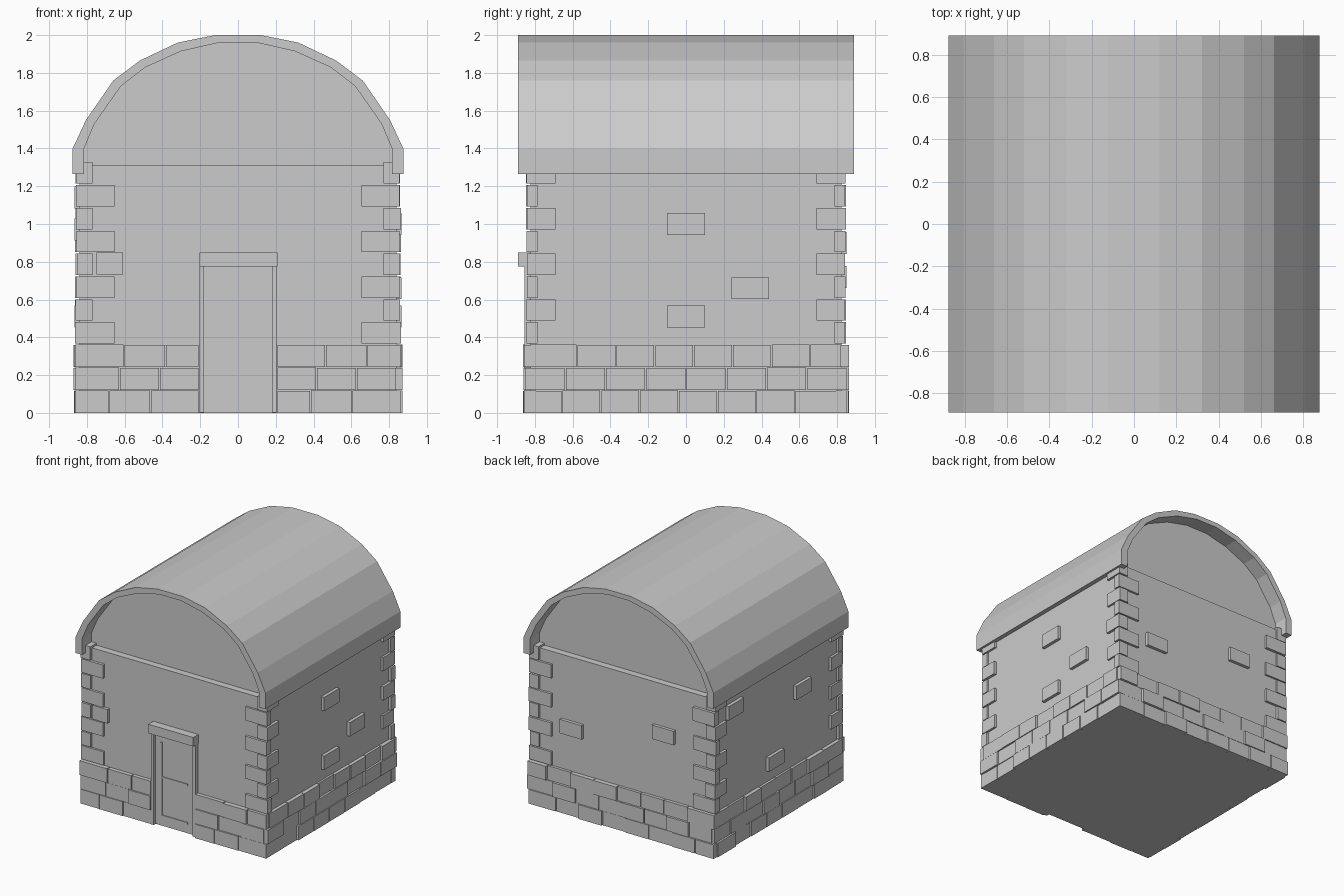
import bpy, bmesh, random

if "Cube" in bpy.data.objects:
    bpy.data.objects.remove(bpy.data.objects["Cube"])

random.seed(4)
WX, WY = 0.838, 0.823        # wall half sizes
COURSE = 0.121


def finish(name, bm):
    bmesh.ops.recalc_face_normals(bm, faces=bm.faces)
    me = bpy.data.meshes.new(name)
    bm.to_mesh(me)
    bm.free()
    ob = bpy.data.objects.new(name, me)
    bpy.context.collection.objects.link(ob)
    return ob


def add_box(bm, x0, x1, y0, y1, z0, z1):
    for v in bmesh.ops.create_cube(bm, size=1)["verts"]:
        v.co.x = x1 if v.co.x > 0 else x0
        v.co.y = y1 if v.co.y > 0 else y0
        v.co.z = z1 if v.co.z > 0 else z0


def box(name, *lim):
    bm = bmesh.new()
    add_box(bm, *lim)
    return finish(name, bm)


def extrude_profile(name, pts, y0, y1):
    bm = bmesh.new()
    face = bm.faces.new([bm.verts.new((x, y0, z)) for x, z in pts])
    for v in bmesh.ops.extrude_face_region(bm, geom=[face])["geom"]:
        if isinstance(v, bmesh.types.BMVert):
            v.co.y = y1
    return finish(name, bm)


def mirrored(half):
    return half + [(-x, z) for x, z in reversed(half)]


def side_block(bm, side, a0, a1, z0, z1, out):
    """Stone on one wall; a0..a1 runs along the wall, out is its outer face."""
    s = -1 if side in ("front", "left") else 1
    if side in ("front", "back"):
        add_box(bm, a0, a1, *sorted((s * (WY - 0.03), s * out)), z0, z1)
    else:
        add_box(bm, *sorted((s * (WX - 0.03), s * out)), a0, a1, z0, z1)


# Walls and recessed gable under the vault
outer = [(0.875, 1.265), (0.875, 1.40), (0.805, 1.55), (0.66, 1.76), (0.52, 1.865), (0.32, 1.96), (0.12, 2.0)]
inner = [(0.815, 1.265), (0.815, 1.40), (0.76, 1.53), (0.62, 1.73), (0.49, 1.83), (0.30, 1.915), (0.10, 1.96)]
box("walls", -WX, WX, -WY, WY, 0, 1.31)
extrude_profile("gable", mirrored(inner), -0.765, 0.765)

# Barrel roof shell
extrude_profile("barrel_roof", mirrored(outer) + mirrored(inner)[::-1], -0.89, 0.89)

# Base courses of stone, broken at the doorway; corners overlap in alternate rows
bm = bmesh.new()
for side in ("front", "back", "left", "right"):
    ends = side in ("front", "back")
    for row in range(3):
        reach = (row % 2 == 0) == ends
        if ends:
            half = 0.862 if reach else WX
        else:
            half = 0.852 if reach else WY
        spans = [(-half, -0.205), (0.205, half)] if side == "front" else [(-half, half)]
        for a, b in spans:
            n = max(1, round((b - a) / 0.21))
            shift = 0.04 * (row - 1)
            cuts = [a] + [a + (b - a) * i / n + shift for i in range(1, n)] + [b]
            for p, q in zip(cuts, cuts[1:]):
                out = (0.852 if ends else 0.86) + random.uniform(-0.006, 0.012)
                top = (row + 1) * 0.121 - random.uniform(0.002, 0.005)
                side_block(bm, side, p + 0.003, q - 0.003, row * 0.121, top, out)
finish("base_stones", bm)

# Corner quoins, alternating long and short
bm = bmesh.new()
for row in range(8):
    z0 = 0.363 + row * COURSE
    lx, ly = ((0.655, 0.785), (0.77, 0.69))[row % 2]
    for sx in (-1, 1):
        for sy in (-1, 1):
            ox, oy = 0.853 + random.uniform(0, 0.01), 0.838 + random.uniform(0, 0.01)
            add_box(bm, *sorted((sx * lx, sx * ox)), *sorted((sy * ly, sy * oy)),
                    z0 + 0.004, z0 + COURSE - 0.004)
finish("corner_quoins", bm)

# Scattered stones standing proud of the walls
bm = bmesh.new()
for side, a, z, w in (("right", 0, 1.0, 0.2), ("right", 0.34, 0.66, 0.2), ("right", 0, 0.51, 0.2),
                      ("back", 0.47, 0.72, 0.2), ("back", -0.38, 0.9, 0.2),
                      ("left", 0.04, 0.51, 0.2), ("left", -0.32, 0.97, 0.2), ("left", 0.57, 1.14, 0.2),
                      ("front", -0.68, 0.79, 0.14)):
    out = 0.85 if side in ("front", "back") else 0.865
    side_block(bm, side, a - w / 2, a + w / 2, z - 0.058, z + 0.058, out)
finish("proud_stones", bm)

# Doorway: leaf, jambs, lintel and raised trim
box("door_leaf", -0.18, 0.18, -0.83, -0.77, 0.01, 0.775)
for s, tag in ((-1, "left"), (1, "right")):
    box("door_jamb_" + tag, *sorted((s * 0.18, s * 0.205)), -0.855, -0.77, 0.003, 0.775)
box("door_lintel", -0.205, 0.21, -0.89, -0.77, 0.775, 0.85)
bm = bmesh.new()
add_box(bm, -0.13, -0.115, -0.837, -0.82, 0.08, 0.70)
for z in (0.08, 0.40):
    add_box(bm, -0.115, 0.12, -0.837, -0.82, z, z + 0.015)
finish("door_trim", bm)
